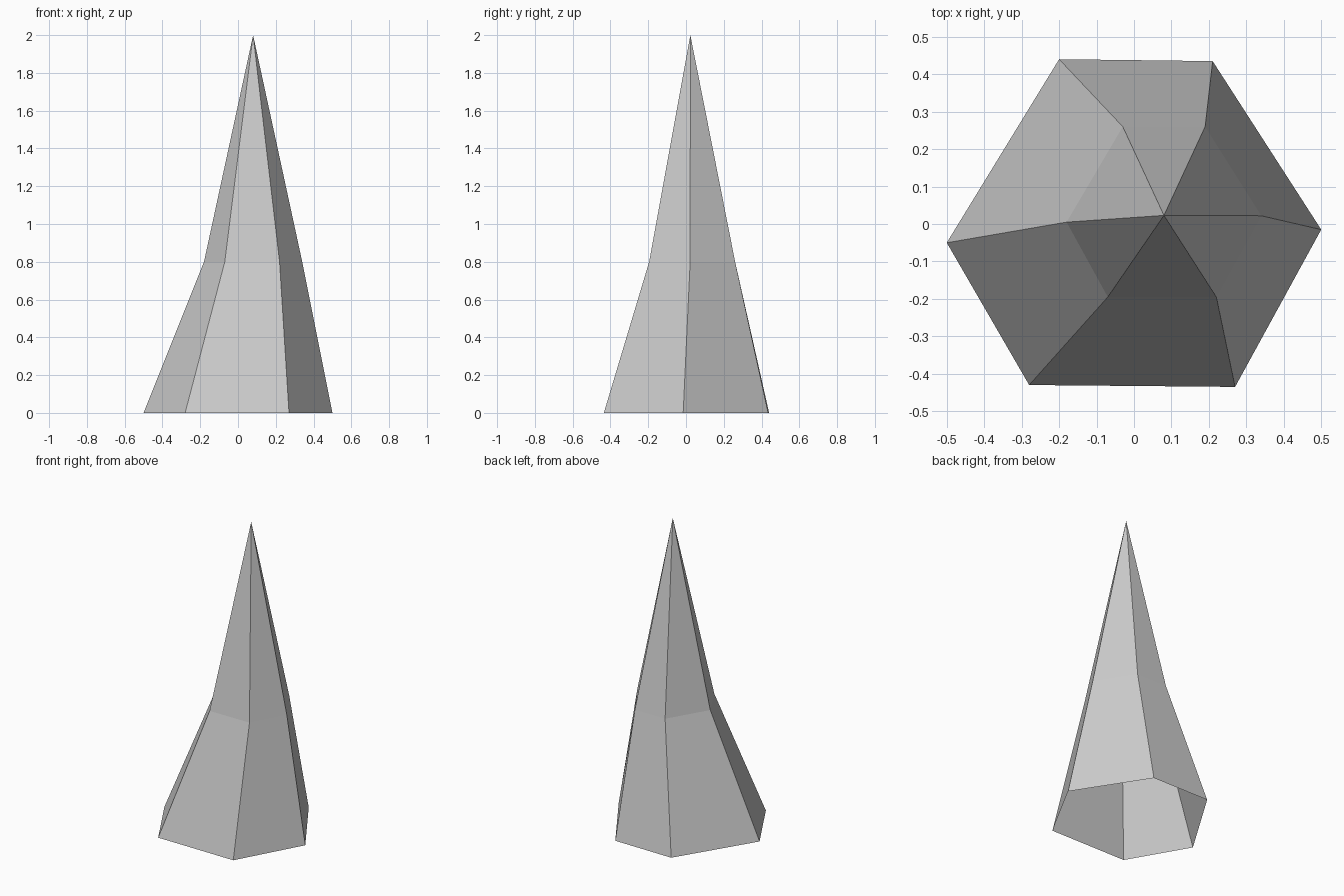
import bpy
import bmesh

if "Cube" in bpy.data.objects:
    bpy.data.objects.remove(bpy.data.objects["Cube"])

# Matching corners of the open hexagonal foot and of the waist ring
FOOT = [(-0.50, -0.05), (-0.28, -0.43), (0.27, -0.435),
        (0.50, -0.015), (0.21, 0.435), (-0.20, 0.44)]
WAIST = [(-0.18, 0.005), (-0.07, -0.195), (0.22, -0.195),
         (0.34, 0.022), (0.19, 0.26), (-0.03, 0.26)]
TIP = (0.08, 0.023, 2.0)

bm = bmesh.new()


def ring(points, z):
    return [bm.verts.new((x, y, z)) for x, y in points]


# Flared lower walls and tapering upper facets; the underside stays open
foot = ring(FOOT, 0.0)
waist = ring(WAIST, 0.8)
tip = bm.verts.new(TIP)
for i in range(6):
    j = (i + 1) % 6
    bm.faces.new((foot[i], foot[j], waist[j], waist[i]))
    bm.faces.new((waist[i], waist[j], tip))

mesh = bpy.data.meshes.new("spire")
bm.to_mesh(mesh)
bm.free()
spire = bpy.data.objects.new("spire", mesh)
bpy.context.collection.objects.link(spire)
